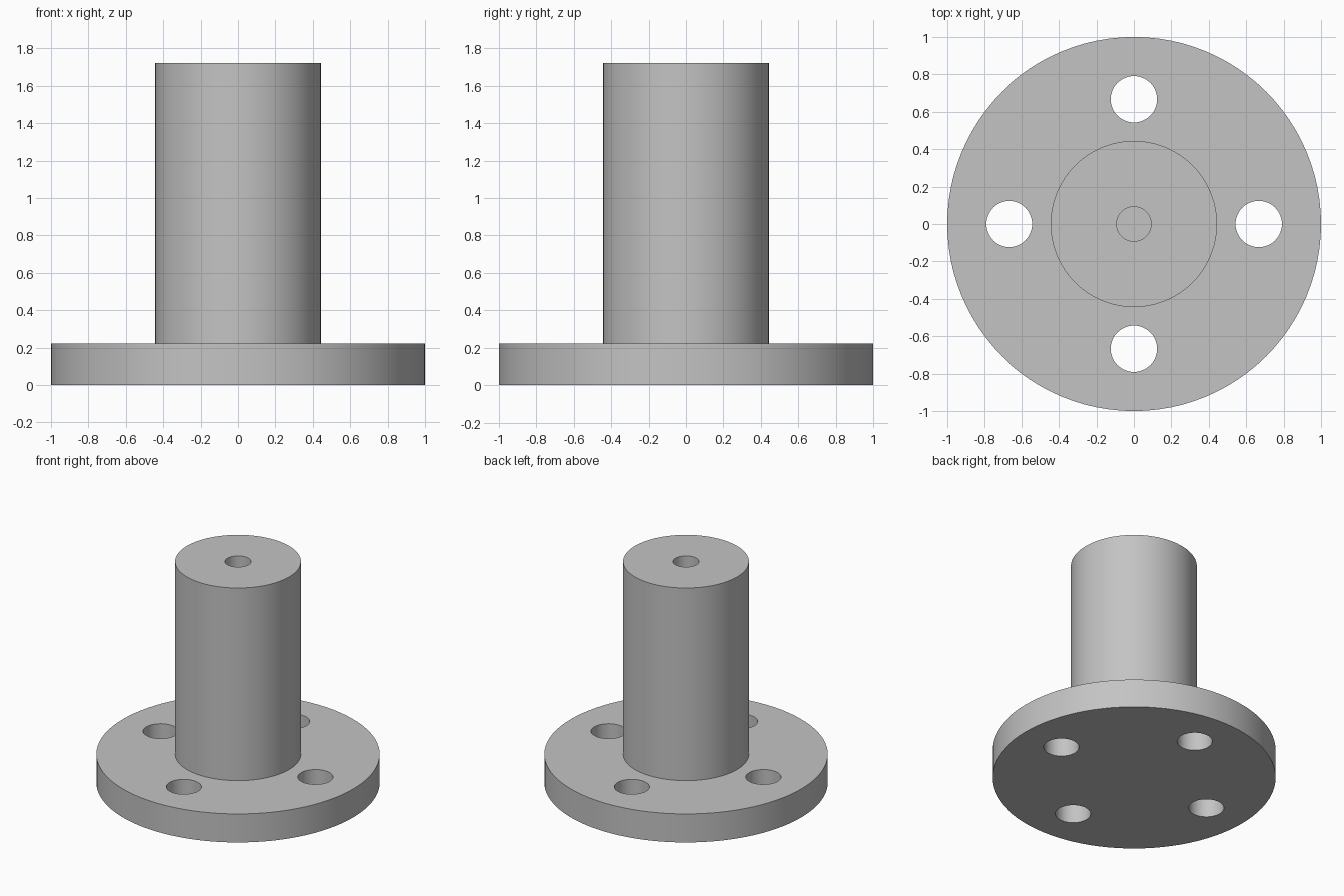
import bpy
import bmesh
from math import cos, sin, pi, radians
from mathutils import Matrix, Vector

cube = bpy.data.objects.get("Cube")
if cube:
    bpy.data.objects.remove(cube, do_unlink=True)

SEGMENTS = 96
FLANGE_R, FLANGE_H = 1.0, 0.222
POST_R, TOP = 0.444, 1.722
BORE_R, BORE_DEPTH = 0.092, 0.67
BOLT_R, BOLT_CIRCLE = 0.124, 0.667

steel = bpy.data.materials.new("machined grey")
steel.use_nodes = True
grey = (0.55, 0.55, 0.55, 1)
steel.diffuse_color = grey
steel.node_tree.nodes["Principled BSDF"].inputs["Base Color"].default_value = grey


def new_object(name, bm):
    bmesh.ops.recalc_face_normals(bm, faces=bm.faces)
    mesh = bpy.data.meshes.new(name)
    bm.to_mesh(mesh)
    bm.free()
    mesh.materials.append(steel)
    obj = bpy.data.objects.new(name, mesh)
    bpy.context.collection.objects.link(obj)
    return obj


# Turned body: flange, post and blind centre bore in one lathe profile
profile = [(0, 0), (FLANGE_R, 0), (FLANGE_R, FLANGE_H), (POST_R, FLANGE_H),
           (POST_R, TOP), (BORE_R, TOP), (BORE_R, TOP - BORE_DEPTH),
           (0, TOP - BORE_DEPTH)]
bm = bmesh.new()
verts = [bm.verts.new((r, 0, z)) for r, z in profile]
edges = [bm.edges.new(pair) for pair in zip(verts, verts[1:])]
bmesh.ops.spin(bm, geom=verts + edges, cent=(0, 0, 0), axis=(0, 0, 1),
               angle=2 * pi, steps=SEGMENTS, use_duplicate=False)
bmesh.ops.remove_doubles(bm, verts=bm.verts, dist=0.0001)
body = new_object("flanged_post", bm)

# Cutters for the four bolt holes
bm = bmesh.new()
for i in range(4):
    a = i * pi / 2
    place = Vector((BOLT_CIRCLE * cos(a), BOLT_CIRCLE * sin(a), FLANGE_H / 2))
    bmesh.ops.create_cone(bm, cap_ends=True, segments=48, radius1=BOLT_R,
                          radius2=BOLT_R, depth=FLANGE_H * 2,
                          matrix=Matrix.Translation(place))
cutter = new_object("bolt_hole_cutter", bm)
cutter.hide_render = True

# Drill the flange, then drop the cutter
drill = body.modifiers.new("bolt holes", "BOOLEAN")
drill.operation = "DIFFERENCE"
drill.solver = "EXACT"
drill.object = cutter
bpy.ops.object.select_all(action="DESELECT")
body.select_set(True)
bpy.context.view_layer.objects.active = body
bpy.ops.object.modifier_apply(modifier=drill.name)
bpy.data.objects.remove(cutter, do_unlink=True)

# Round walls smooth, rims crisp
bpy.ops.object.shade_smooth_by_angle(angle=radians(30))
